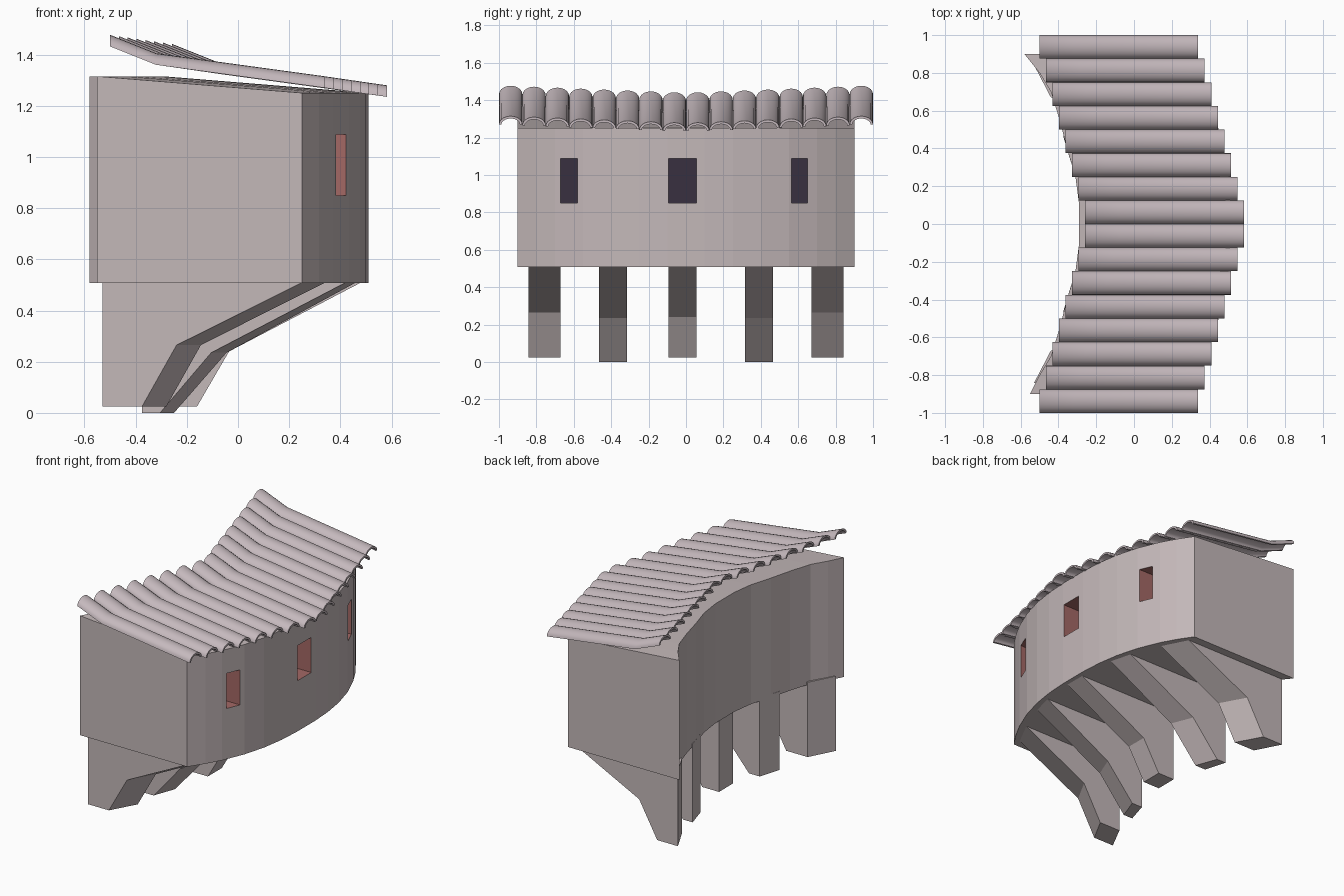
import bpy, bmesh, math

if "Cube" in bpy.data.objects:
    bpy.data.objects.remove(bpy.data.objects["Cube"])


def material(name, rgb):
    m = bpy.data.materials.new(name)
    m.diffuse_color = (*rgb, 1)
    m.use_nodes = True
    m.node_tree.nodes["Principled BSDF"].inputs["Base Color"].default_value = m.diffuse_color
    return m


PLASTER = material("pale plaster", (0.55, 0.48, 0.485))
TILE = material("pale clay tile", (0.56, 0.485, 0.51))
REVEAL = material("red reveal", (0.37, 0.14, 0.13))
DARK = material("dark opening", (0.04, 0.03, 0.05))


def make_object(name, verts, faces, mats):
    me = bpy.data.meshes.new(name)
    me.from_pydata(verts, [], faces)
    for m in mats:
        me.materials.append(m)
    bm = bmesh.new()
    bm.from_mesh(me)
    bmesh.ops.recalc_face_normals(bm, faces=bm.faces)
    bm.to_mesh(me)
    bm.free()
    ob = bpy.data.objects.new(name, me)
    bpy.context.collection.objects.link(ob)
    return ob


def loft(name, rings, mats):
    """Closed solid through rings with equal point counts."""
    n = len(rings[0])
    verts = [p for r in rings for p in r]
    faces = [tuple(range(n)), tuple(range(len(verts) - n, len(verts)))]
    for k in range(len(rings) - 1):
        for i in range(n):
            j = (i + 1) % n
            faces.append((k * n + i, k * n + j, (k + 1) * n + j, (k + 1) * n + i))
    return make_object(name, verts, faces, mats)


def activate(ob):
    bpy.ops.object.select_all(action='DESELECT')
    ob.select_set(True)
    bpy.context.view_layer.objects.active = ob


# Curved gallery body: the plan bows towards +x, the top slopes outwards
def outer_x(y):
    return 0.51 - 0.26 * (abs(y) / 0.9) ** 2.5


INNER = [(0, -0.285), (0.2, -0.295), (0.3, -0.325), (0.45, -0.37), (0.6, -0.405),
         (0.7, -0.44), (0.8, -0.50), (0.9, -0.58)]


def inner_x(y):
    if y <= -0.9:
        return -0.55
    a = abs(y)
    for (y0, x0), (y1, x1) in zip(INNER, INNER[1:]):
        if a <= y1 + 1e-6:
            return x0 + (x1 - x0) * (a - y0) / (y1 - y0)


stations = [-0.9, -0.8, -0.7, -0.55, -0.4, -0.25, -0.1, 0.1, 0.25, 0.4, 0.55, 0.7, 0.8, 0.9]
body = loft("gallery_body",
            [[(inner_x(y), y, 0.508), (outer_x(y), y, 0.508),
              (outer_x(y), y, 1.25), (inner_x(y), y, 1.315)] for y in stations],
            [PLASTER])

# Window recesses: red reveals with a dark back
for y0, y1 in [(-0.67, -0.58), (-0.093, 0.055), (0.565, 0.65)]:
    front = outer_x((y0 + y1) / 2)
    cutter = loft("window_cutter",
                  [[(x, y0, 0.85), (x, y1, 0.85), (x, y1, 1.087), (x, y0, 1.087)]
                   for x in (front - 0.14, front + 0.15)], [REVEAL, DARK])
    for p in cutter.data.polygons:
        p.material_index = 1 if p.normal.x < -0.9 else 0
    cutter.hide_render = True
    mod = body.modifiers.new("window", 'BOOLEAN')
    mod.operation = 'DIFFERENCE'
    mod.solver = 'EXACT'
    mod.material_mode = 'TRANSFER'
    mod.object = cutter
    activate(body)
    bpy.ops.object.modifier_apply(modifier=mod.name)
    bpy.data.objects.remove(cutter)

# Support brackets: y, back, toe, knee and top x on each side, then base and knee z
end = [(0.843, -0.53, -0.375, -0.24, 0.25), (0.67, -0.44, -0.28, -0.145, 0.34)]
mid = [(0.465, -0.375, -0.305, -0.105, 0.42), (0.315, -0.33, -0.25, -0.045, 0.46)]
centre = [(-0.093, -0.285, -0.16, -0.035, 0.48), (0.055, -0.285, -0.16, -0.035, 0.48)]


def bracket(name, sides, base, knee_z, sign=1):
    rings = [[(back, sign * y, 0.53), (back, sign * y, base), (toe, sign * y, base),
              (knee, sign * y, knee_z), (top, sign * y, 0.509)]
             for y, back, toe, knee, top in sides]
    loft(name, rings, [PLASTER])


bracket("centre_bracket", centre, 0.025, 0.24)
for sign, label in ((-1, "front"), (1, "rear")):
    bracket(label + "_end_bracket", end, 0.025, 0.265, sign)
    bracket(label + "_middle_bracket", mid, 0.0, 0.235, sign)


# Roof: bent arched tiles, stepping outwards towards the middle
def arch(x, y, crown, height=0.045, half=0.0625, thick=0.013, n=10):
    ring = []
    for k in range(n + 1):
        a = math.pi * k / n
        ring.append((x, y + half * math.cos(a), crown - height + height * math.sin(a)))
    for k in range(n, -1, -1):
        a = math.pi * k / n
        ring.append((x, y + (half - thick) * math.cos(a),
                     crown - height + (height - thick) * math.sin(a)))
    return ring


for i in range(16):
    y = -0.9375 + 0.125 * i
    step = min(i, 15 - i)
    dx, dz = 0.0345 * step, -0.005 * step
    path = [(-0.5, 1.477), (-0.32, 1.405), (0.34, 1.315)]
    tile = loft("roof_tile", [arch(x + dx, y, z + dz) for x, z in path], [TILE])
    activate(tile)
    bpy.ops.object.shade_smooth_by_angle(angle=math.radians(35))
    # keep the cut ends flat
    for p in tile.data.polygons:
        if len(p.vertices) > 4:
            p.use_smooth = False
